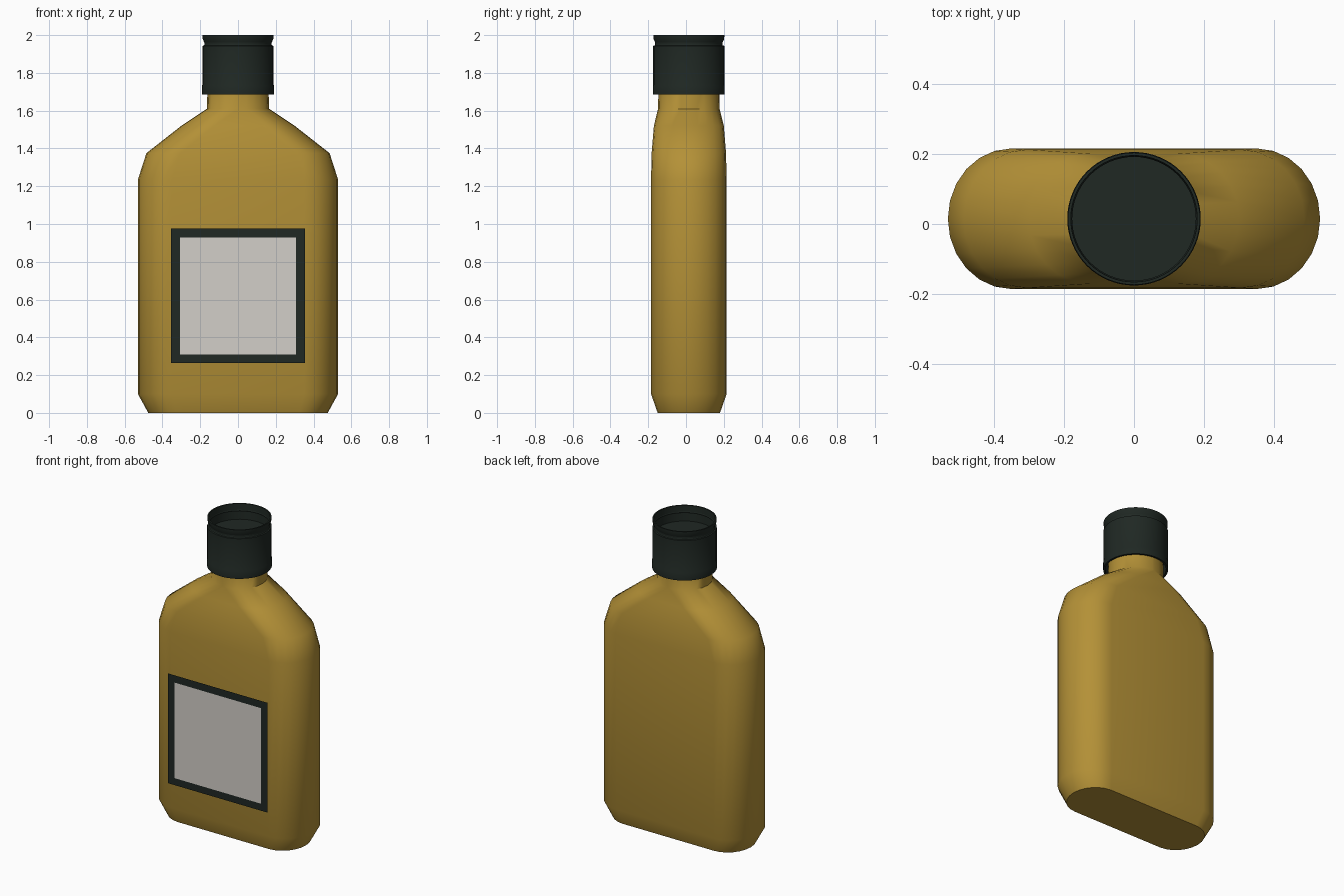
import bpy, bmesh, math

if "Cube" in bpy.data.objects:
    bpy.data.objects.remove(bpy.data.objects["Cube"])

CY = 0.015  # depth centre of bottle and cap


def material(name, rgb):
    m = bpy.data.materials.new(name)
    m.diffuse_color = (*rgb, 1)
    m.use_nodes = True
    m.node_tree.nodes["Principled BSDF"].inputs["Base Color"].default_value = m.diffuse_color
    return m


def make_object(name, bm, mat, angle=None):
    mesh = bpy.data.meshes.new(name)
    bm.to_mesh(mesh)
    bm.free()
    ob = bpy.data.objects.new(name, mesh)
    bpy.context.collection.objects.link(ob)
    mesh.materials.append(mat)
    if angle:
        bpy.ops.object.select_all(action='DESELECT')
        bpy.context.view_layer.objects.active = ob
        ob.select_set(True)
        bpy.ops.object.shade_smooth_by_angle(angle=math.radians(angle))
    return ob


def loft(name, sections, mat, angle, cap_start=True, cap_end=True):
    """Skin a stack of equal-length point rings."""
    bm = bmesh.new()
    rings = [[bm.verts.new(p) for p in s] for s in sections]
    n = len(rings[0])
    for a, b in zip(rings, rings[1:]):
        for i in range(n):
            j = (i + 1) % n
            bm.faces.new((a[i], a[j], b[j], b[i]))
    if cap_start:
        bm.faces.new(rings[0][::-1])
    if cap_end:
        bm.faces.new(rings[-1])
    return make_object(name, bm, mat, angle)


def stadium(z, hx, hy, rx, steps=12):
    """Flat-sided section with elliptical ends."""
    pts = []
    for side in (1, -1):
        for k in range(steps + 1):
            t = -math.pi / 2 + math.pi * k / steps
            pts.append((side * (hx - rx + rx * math.cos(t)),
                        CY + side * hy * math.sin(t), z))
    return pts


def circle(z, r, rib=0.0, n=64):
    return [((r - rib * (i % 2)) * math.cos(2 * math.pi * i / n),
             CY + (r - rib * (i % 2)) * math.sin(2 * math.pi * i / n), z)
            for i in range(n)]


amber = material("amber", (0.456, 0.283, 0.038))
dark = material("dark", (0.014, 0.021, 0.017))
paper = material("paper", (0.65, 0.62, 0.58))

# Bottle body: base bevel, straight sides, sloped shoulders, neck
profile = [(0, 0.475, 0.165, 0.15), (0.1, 0.53, 0.2, 0.18),
           (1.235, 0.53, 0.2, 0.18), (1.375, 0.485, 0.197, 0.18),
           (1.52, 0.30, 0.185, 0.175), (1.61, 0.165, 0.163, 0.16),
           (1.75, 0.16, 0.16, 0.155)]
loft("bottle_body", [stadium(*p) for p in profile], amber, 50)

# Cap: hollow skirt, lower band, ribbed grip, groove, flared recessed rim
cap = [(1.76, 0.155, 0), (1.76, 0.178, 0), (1.685, 0.178, 0),
       (1.685, 0.19, 0), (1.732, 0.19, 0), (1.736, 0.189, 0.002),
       (1.943, 0.189, 0.002), (1.945, 0.18, 0), (1.955, 0.176, 0),
       (1.98, 0.187, 0), (2.0, 0.188, 0), (2.0, 0.18, 0), (1.9, 0.176, 0)]
loft("cap", [circle(*c) for c in cap], dark, 35, cap_start=False)

# Label: paper panel with a dark frame, just in front of the body
LY = -0.207
outer = [(-0.355, 0.265), (0.355, 0.265), (0.355, 0.975), (-0.355, 0.975)]
inner = [(-0.308, 0.31), (0.308, 0.31), (0.308, 0.928), (-0.308, 0.928)]
bm = bmesh.new()
o = [bm.verts.new((x, LY, z)) for x, z in outer]
i = [bm.verts.new((x, LY, z)) for x, z in inner]
for k in range(4):
    m = (k + 1) % 4
    bm.faces.new((o[k], o[m], i[m], i[k]))
make_object("label_frame", bm, dark)
bm = bmesh.new()
bm.faces.new([bm.verts.new((x, LY, z)) for x, z in inner])
make_object("label_panel", bm, paper)
